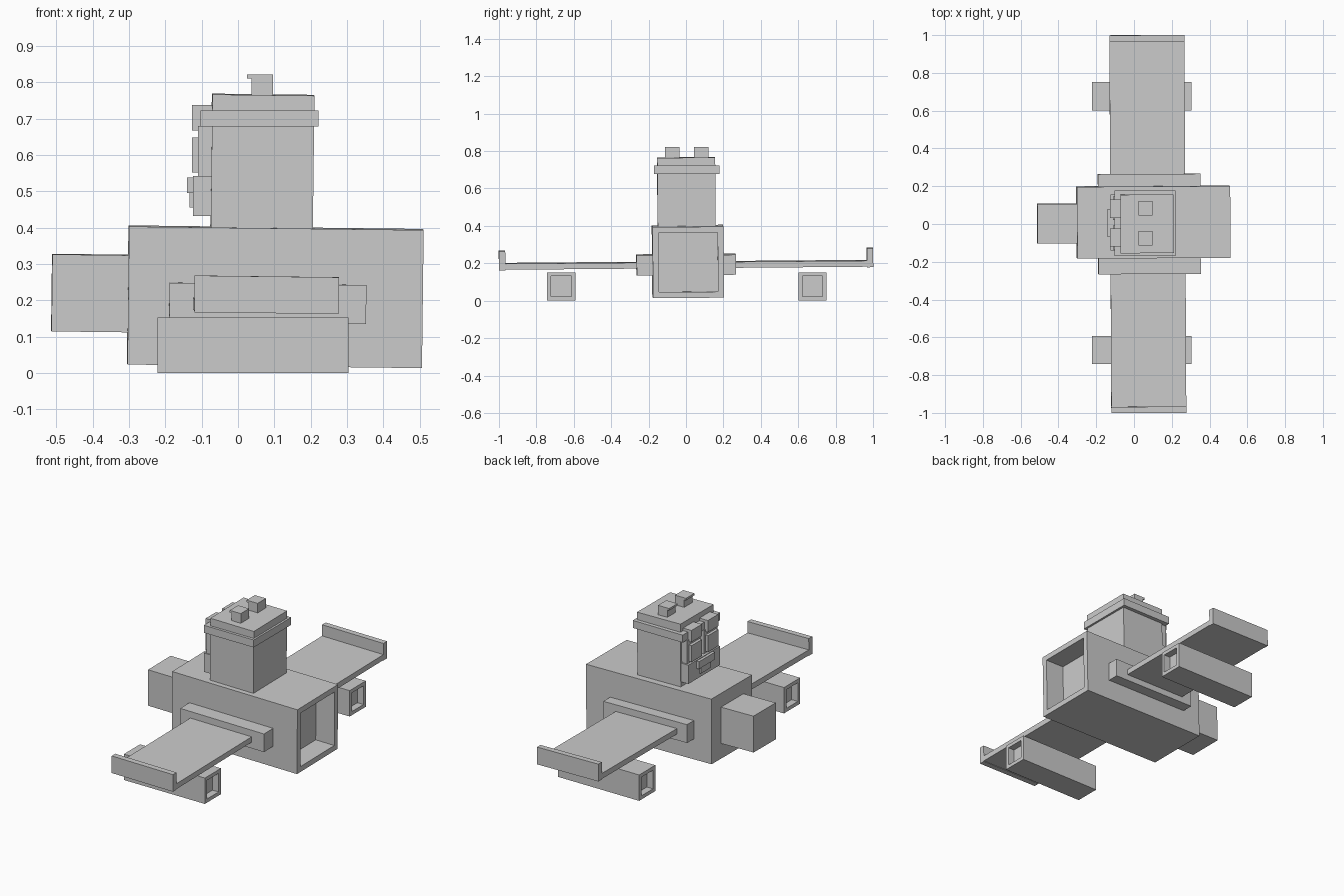
import bpy, bmesh
from math import radians
from mathutils import Matrix, Vector

if "Cube" in bpy.data.objects:
    bpy.data.objects.remove(bpy.data.objects["Cube"])

# The hull, wings and tower lean very slightly; trim parts stay level
PIVOT = Vector((0.07, 0.0, 0.21))
LEAN = (Matrix.Translation(PIVOT)
        @ Matrix.Rotation(radians(0.3), 4, 'Z')
        @ Matrix.Rotation(radians(0.7), 4, 'Y')
        @ Matrix.Rotation(radians(0.48), 4, 'X')
        @ Matrix.Translation(-PIVOT))


def box(name, x, y, z, lean=False, openings=(), rim=0.03, depth=0.04):
    """Box from ranges; openings lists the x directions (+1/-1) to recess."""
    bm = bmesh.new()
    bmesh.ops.create_cube(bm, size=1)
    for v in bm.verts:
        v.co = Vector([(r[0] + r[1]) / 2 + c * (r[1] - r[0])
                       for c, r in zip(v.co, (x, y, z))])
    bm.normal_update()
    for d in openings:
        face = next(f for f in bm.faces if f.normal.x * d > 0.9)
        bmesh.ops.inset_individual(bm, faces=[face], thickness=rim)
        inner = bmesh.ops.extrude_discrete_faces(bm, faces=[face])['faces'][0]
        bmesh.ops.translate(bm, verts=inner.verts, vec=(-d * depth, 0, 0))
        bm.normal_update()
    if lean:
        bm.transform(LEAN)
    bmesh.ops.recalc_face_normals(bm, faces=bm.faces)
    mesh = bpy.data.meshes.new(name)
    bm.to_mesh(mesh)
    bm.free()
    ob = bpy.data.objects.new(name, mesh)
    bpy.context.collection.objects.link(ob)
    return ob


def side_range(s, a, b, shift=0.0):
    return tuple(sorted((s * a + shift, s * b + shift)))


# Hull with rear exhaust recess, and nose block
box("hull", (-0.303, 0.508), (-0.18, 0.2), (0.02, 0.4), True, (1,), 0.045, 0.12)
box("nose", (-0.513, -0.303), (-0.1, 0.11), (0.108, 0.32), True)

# Tower with collar
box("tower", (-0.078, 0.203), (-0.15, 0.16), (0.39, 0.766), True)
box("tower_collar", (-0.103, 0.221), (-0.17, 0.178), (0.678, 0.722))

for s, side in ((1, "left"), (-1, "right")):
    # Wings: root pad, blade and upright end plate
    box(f"wing_root_{side}", (-0.19, 0.352), side_range(s, 0.17, 0.265),
        (0.14, 0.247), True)
    box(f"wing_{side}", (-0.125, 0.272), side_range(s, 0.26, 0.97),
        (0.176, 0.208), True)
    box(f"wing_end_{side}", (-0.125, 0.272), side_range(s, 0.967, 1.0),
        (0.173, 0.274), True)
    # Pods recessed at both ends
    box(f"pod_{side}", (-0.222, 0.304), side_range(s, 0.597, 0.747, 0.005),
        (0.0, 0.152), False, (1, -1), 0.03, 0.04)
    # Roof lamps with a small lip
    lamp_y = side_range(s, 0.04, 0.117, 0.004)
    box(f"roof_lamp_{side}", (0.037, 0.097), lamp_y, (0.755, 0.822))
    box(f"lamp_lip_{side}", (0.025, 0.04), lamp_y, (0.81, 0.822))
    # Brow and eye panels on the tower front
    box(f"brow_{side}", (-0.126, -0.07), side_range(s, 0.028, 0.125, 0.005),
        (0.668, 0.737))
    box(f"eye_base_{side}", (-0.11, -0.07), side_range(s, 0.015, 0.14, 0.006),
        (0.54, 0.68))
    box(f"eye_{side}", (-0.127, -0.105), side_range(s, 0.028, 0.125, 0.005),
        (0.552, 0.648))

# Jaw and mouth
box("jaw", (-0.124, -0.07), (-0.14, 0.155), (0.432, 0.542))
box("upper_lip", (-0.14, -0.12), (-0.07, 0.08), (0.495, 0.538))
box("lower_lip", (-0.133, -0.12), (-0.042, 0.052), (0.456, 0.495))
